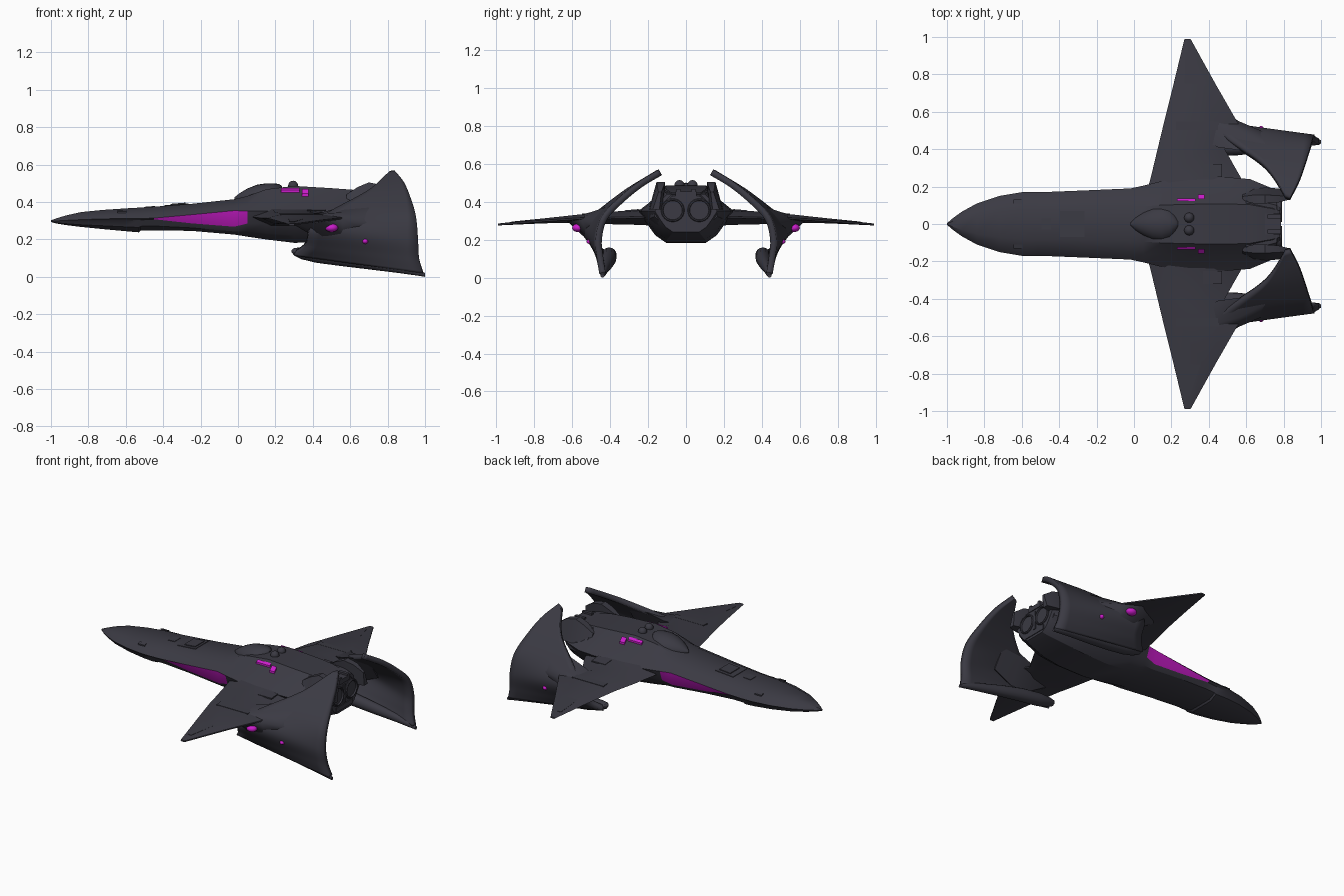
import bpy, bmesh, math
from mathutils import Vector

if "Cube" in bpy.data.objects:
    bpy.data.objects.remove(bpy.data.objects["Cube"])


def material(name, rgb):
    m = bpy.data.materials.new(name)
    m.diffuse_color = (*rgb, 1)
    m.use_nodes = True
    m.node_tree.nodes["Principled BSDF"].inputs["Base Color"].default_value = m.diffuse_color
    return m


HULL = material("charcoal hull", (0.043, 0.042, 0.056))
GLOW = material("magenta accent", (0.6, 0.012, 0.6))


def finish(name, bm, mats, mirror=False, angle=30, solid=0):
    bmesh.ops.recalc_face_normals(bm, faces=bm.faces)
    me = bpy.data.meshes.new(name)
    bm.to_mesh(me)
    bm.free()
    ob = bpy.data.objects.new(name, me)
    bpy.context.collection.objects.link(ob)
    for m in mats:
        me.materials.append(m)
    if solid:
        s = ob.modifiers.new("thickness", 'SOLIDIFY')
        s.thickness, s.offset = solid, 0
    if mirror:
        ob.modifiers.new("mirror", 'MIRROR').use_axis = (False, True, False)
    bpy.ops.object.select_all(action='DESELECT')
    ob.select_set(True)
    bpy.context.view_layer.objects.active = ob
    bpy.ops.object.shade_smooth_by_angle(angle=math.radians(angle))
    return ob


def loft(name, rings, mats=(HULL,), mirror=False, rule=None, angle=30):
    """Skin closed rings of equal length and cap both ends."""
    bm = bmesh.new()
    rows = [[bm.verts.new(p) for p in r] for r in rings]
    n = len(rows[0])
    for i in range(len(rows) - 1):
        for j in range(n):
            k = (j + 1) % n
            f = bm.faces.new((rows[i][j], rows[i][k], rows[i + 1][k], rows[i + 1][j]))
            if rule:
                f.material_index = rule(i, j)
    bm.faces.new(rows[0])
    bm.faces.new(rows[-1])
    return finish(name, bm, mats, mirror, angle)


def ellipse(x, y, z, ry, rz, n=24):
    return [(x, y + ry * math.cos(a), z + rz * math.sin(a))
            for a in (2 * math.pi * i / n for i in range(n))]


def box(name, c, size, mat=HULL, mirror=True, roll=0, pitch=0):
    bm = bmesh.new()
    bmesh.ops.create_cube(bm, size=1)
    for v in bm.verts:
        v.co = Vector((v.co.x * size[0], v.co.y * size[1], v.co.z * size[2]))
        v.co.z += v.co.y * math.tan(roll) + v.co.x * math.tan(pitch)
        v.co += Vector(c)
    return finish(name, bm, [mat], mirror)


def blob(name, c, s, mat=HULL, mirror=True):
    bm = bmesh.new()
    bmesh.ops.create_uvsphere(bm, u_segments=16, v_segments=10, radius=1)
    for v in bm.verts:
        v.co = Vector([v.co[i] * s[i] + c[i] for i in range(3)])
    return finish(name, bm, [mat], mirror)


# Fuselage: x, half width, top, chine, side foot, bottom
stations = [
    (-1.0, .004, .302, .298, .296, .293), (-.97, .03, .313, .299, .295, .285),
    (-.92, .066, .328, .302, .295, .277), (-.84, .11, .346, .306, .296, .267),
    (-.72, .15, .358, .31, .30, .255), (-.6, .17, .366, .312, .302, .244),
    (-.53, .172, .37, .312, .303, .238), (-.52, .171, .371, .312, .304, .248),
    (-.45, .172, .375, .314, .308, .248), (-.25, .18, .39, .332, .286, .246),
    (-.02, .19, .415, .354, .268, .226), (.05, .205, .432, .352, .285, .215),
    (.15, .23, .468, .352, .285, .2), (.3, .245, .486, .352, .285, .182),
    (.5, .25, .474, .352, .29, .185), (.62, .24, .465, .352, .30, .2),
    (.74, .19, .45, .352, .305, .225), (.78, .165, .43, .352, .31, .24)]
rings = []
for x, w, t, c, l, b in stations:
    k = min(max((x + .05) / .25, 0), 1)  # rear hull has steeper shoulders and a narrower keel
    half = [(x, (.48 - .05 * k) * w, t), (x, (.86 - .18 * k) * w, c + (.42 + .08 * k) * (t - c)),
            (x, w, c), (x, (.91 - .07 * k) * w, l),
            (x, (.8 - .14 * k) * w, l - .6 * (l - b)), (x, (.5 - .08 * k) * w, b)]
    rings.append(half + [(p[0], -p[1], p[2]) for p in reversed(half)])
loft("fuselage", rings, (HULL, GLOW),
     rule=lambda i, j: int(j in (2, 8) and -.46 < stations[i][0] < .04))

# Canopy with pointed front and sensor bumps
loft("canopy", [ellipse(x, 0, .42, w, h) for x, w, h in
                [(-.02, .004, .004), (.01, .035, .028), (.05, .062, .052), (.1, .088, .072),
                 (.15, .1, .08), (.19, .092, .08), (.22, .06, .076), (.235, .03, .065)]])
blob("sensor_bump", (.295, .034, .486), (.027, .027, .028))

# Main wings: y, leading x, trailing x, mid z, thickness
wing = []
for y, a, b, z, t in [(.1, .05, .62, .325, .11), (.25, .09, .57, .318, .08),
                      (.40, .126, .485, .314, .065), (.52, .155, .567, .314, .046),
                      (.75, .212, .435, .299, .026), (.99, .27, .302, .28, .01)]:
    d = b - a
    wing.append([(a, y, z), (a + .2 * d, y, z + t * .5), (a + .7 * d, y, z + t * .5),
                 (b, y, z + .004), (b, y, z - .004), (a + .7 * d, y, z - t * .5),
                 (a + .2 * d, y, z - t * .5)])
loft("main_wing", wing, mirror=True)


# Curved tail fins: front and rear edge points from the top tip to the foot
def spline(pts, n):
    pts = [Vector(p) for p in pts]
    e = [2 * pts[0] - pts[1]] + pts + [2 * pts[-1] - pts[-2]]
    out = []
    for i in range(1, len(e) - 2):
        p0, p1, p2, p3 = e[i - 1:i + 3]
        for k in range(n):
            t = k / n
            out.append(.5 * (2 * p1 + (p2 - p0) * t + (2 * p0 - 5 * p1 + 4 * p2 - p3) * t * t
                             + (3 * p1 - p0 - 3 * p2 + p3) * t ** 3))
    return out + [pts[-1]]


front = spline([(.81, .145, .552), (.735, .265, .48), (.66, .34, .43), (.50, .45, .345),
                (.39, .54, .27), (.36, .485, .175), (.30, .43, .125)], 6)
rear = spline([(.835, .135, .555), (.885, .235, .495), (.92, .335, .415), (.95, .43, .315),
               (.96, .46, .2), (.968, .452, .1), (.99, .44, .022)], 6)
bm = bmesh.new()
cols = 10
grid = [[bm.verts.new(f.lerp(r, k / cols)) for k in range(cols + 1)]
        for f, r in zip(front, rear)]
for r0, r1 in zip(grid, grid[1:]):
    for k in range(cols):
        bm.faces.new((r0[k], r0[k + 1], r1[k + 1], r1[k]))
finish("tail_fin", bm, [HULL], mirror=True, angle=40, solid=.034)

# Thick blend between wing and fin
loft("fin_root", [[(x, y, z) for y, z in ring] for x, ring in [
    (.28, [(.49, .315), (.52, .315), (.53, .295), (.51, .29), (.49, .29)]),
    (.45, [(.41, .345), (.53, .338), (.625, .296), (.55, .225), (.49, .19)]),
    (.56, [(.395, .375), (.50, .345), (.55, .305), (.525, .225), (.48, .19)]),
    (.70, [(.37, .4), (.43, .37), (.49, .29), (.49, .25), (.47, .25)])]], mirror=True, angle=60)

# Curled foot pods along the lower fin edge
loft("fin_foot_pod", [ellipse(x, y, z, ry, rz, 16) for x, y, z, ry, rz in
                      [(.285, .41, .138, .004, .004), (.3, .408, .134, .022, .02),
                       (.34, .406, .126, .034, .032), (.42, .405, .117, .04, .042),
                       (.55, .406, .1, .039, .042), (.7, .415, .076, .032, .036),
                       (.87, .43, .045, .022, .026), (.97, .437, .022, .016, .017),
                       (1.0, .44, .01, .01, .01)]], mirror=True)

# Engine nozzles: tubes with a recessed disc
prof = [(.72, .062), (.785, .062), (.79, .058), (.79, .052), (.77, .048)]
loft("engine_nozzle", [ellipse(x, .07, .355, r, r) for x, r in prof], mirror=True)


# Rear housing, side fairings and tail block
def octagon(x, w, z0, z1):
    c = .35 * (z1 - z0)
    h = [(x, w * .6, z1), (x, w, z1 - c), (x, w, z0 + c), (x, w * .6, z0)]
    return h + [(x, -p[1], p[2]) for p in reversed(h)]


loft("engine_housing", [octagon(.6, .2, .22, .46), octagon(.72, .185, .24, .45),
                        octagon(.765, .165, .26, .44)])
loft("rear_fairing", [[(x, .14 - w, z), (x, .14 + w * .5, z), (x, .165 + w, .36), (x, .15 - w, .36)]
                      for x, w, z in [(.58, .015, .44), (.64, .03, .48), (.70, .03, .505),
                                      (.77, .025, .49), (.83, .01, .45)]], mirror=True)
box("tail_block", (.735, 0, .44), (.1, .11, .03), mirror=False)
box("tail_block_ridge", (.75, .04, .45), (.07, .02, .035))
box("lower_exhaust", (.76, 0, .27), (.05, .17, .03), mirror=False)
box("engine_divider", (.77, 0, .35), (.03, .02, .12), mirror=False)

# Hull panels and hatches
box("nose_hatch", (-.33, 0, .383), (.13, .14, .009), mirror=False, pitch=.08)
box("nose_hatch_lid", (-.32, 0, .389), (.08, .1, .009), mirror=False, pitch=.08)
box("small_hatch", (-.47, 0, .374), (.05, .06, .006), mirror=False, pitch=.06)
box("nose_vent", (-.62, .12, .349), (.05, .02, .008), roll=-.3)
box("wing_slat", (.34, .525, .335), (.23, .045, .006), roll=-.06)
box("wing_root_panel", (.42, .285, .354), (.1, .07, .008), roll=-.08)
loft("wing_tip_panel", [[(.27, .74, z), (.36, .74, z), (.3, .92, z - .018), (.275, .92, z - .018)]
                        for z in (.308, .313)], mirror=True)

# Magenta accents
box("shoulder_light", (.28, .13, .464), (.1, .014, .012), GLOW, roll=-.7)
box("shoulder_marker", (.36, .145, .45), (.035, .024, .014), GLOW, roll=-.8)
blob("underwing_light", (.50, .57, .262), (.035, .03, .022), GLOW)
blob("fin_light", (.68, .502, .19), (.016, .022, .014), GLOW)
